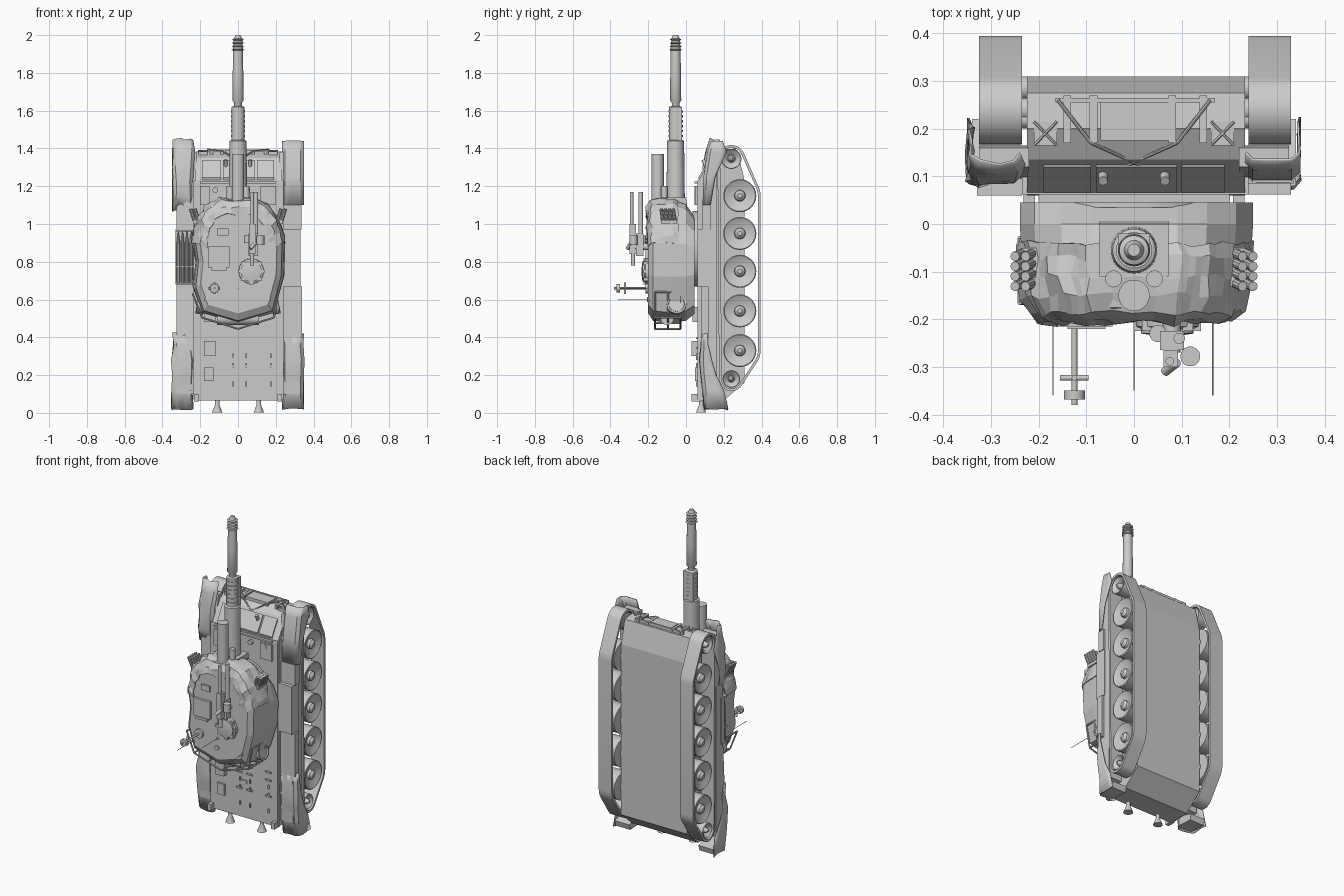
import bpy, bmesh, math
from mathutils import Vector, noise
from mathutils.geometry import convex_hull_2d

def loft(name, rings, closed=True, caps=True, smooth=False, thick=0):
    n = len(rings[0])
    verts = [tuple(v) for r in rings for v in r]
    faces = []
    for k in range(len(rings) - 1):
        for i in range(n if closed else n - 1):
            j = (i + 1) % n
            faces.append((k*n + i, k*n + j, k*n + n + j, k*n + n + i))
    if closed and caps:
        faces += [tuple(range(n)), tuple(range(len(verts) - n, len(verts)))]
    me = bpy.data.meshes.new(name)
    me.from_pydata(verts, [], faces)
    bm = bmesh.new()
    bm.from_mesh(me)
    bmesh.ops.recalc_face_normals(bm, faces=bm.faces)
    bm.to_mesh(me)
    bm.free()
    if smooth:
        me.shade_smooth()
        me.set_sharp_from_angle(angle=math.radians(35))
    ob = bpy.data.objects.new(name, me)
    bpy.context.collection.objects.link(ob)
    if thick:
        m = ob.modifiers.new("thickness", 'SOLIDIFY')
        m.thickness, m.offset = thick, 0

def box(name, x0, x1, y0, y1, z0, z1):
    prism(name, [(y0, z0), (y1, z0), (y1, z1), (y0, z1)], x0, x1)

def prism(name, profile, x0, x1):
    loft(name, [[(x, y, z) for y, z in profile] for x in (x0, x1)])

def lathe(name, center, axis, profile, n=24):
    q = Vector((0, 0, 1)).rotation_difference(Vector(axis))
    loft(name, [[Vector(center) + q @ Vector((r*math.cos(math.tau*i/n), r*math.sin(math.tau*i/n), h))
                 for i in range(n)] for r, h in profile], smooth=True)

def rod(name, a, b, r, n=12):
    d = Vector(b) - Vector(a)
    lathe(name, a, d.normalized(), [(r, 0), (r, d.length)], n)

def crumple(p, amount):
    return Vector(p) + noise.noise_vector(Vector(p) * 22) * amount

def subdivide(points, k):
    return [Vector(a).lerp(Vector(b), i / k) for a, b in zip(points, points[1:])
            for i in range(k)] + [Vector(points[-1])]

# Hull
prism("hull", [(.06, .065), (.06, 1.22), (.135, 1.35), (.2, 1.385), (.275, 1.375),
               (.31, 1.23), (.31, .16), (.2, .065)], -.225, .233)
box("hull_lip", -.235, .24, .062, .1, .07, 1.23)

# Running gear
wheels = [(.285, z, .095) for z in (1.15, .95, .75, .54, .33)] + [(.24, 1.345, .058), (.24, .18, .05)]

def track_outline(x, grow):
    pts = [Vector((y + (r + grow)*math.cos(a*math.pi/16), z + (r + grow)*math.sin(a*math.pi/16)))
           for y, z, r in wheels for a in range(32)]
    return [(x, pts[i].x, pts[i].y) for i in convex_hull_2d(pts)]

for s in (1, -1):
    xo, xi = .0025 + s*.3275, .0025 + s*.2375
    loop = [track_outline(x, g) for x, g in ((xi, .015), (xo, .015), (xo, .001), (xi, .001), (xi, .015))]
    loft("track_band", loop, caps=False, smooth=True)
    for y, z, r in wheels:
        k = r / .095
        lathe("road_wheel", (xi, y, z), (s, 0, 0),
              [(r*.9, 0), (r*.92, .08), (r*.87, .083), (.036*k, .06), (.03*k, .06),
               (.027*k, .075), (.012*k, .088)], 28)
        rod("axle", (s*.2, y, z), (xi, y, z), .025)
    # Fender shelf above the track, with a rear flap
    prism("fender", [(.085, .1), (.075, .3), (.095, .66), (.095, 1.2), (.12, 1.38),
                     (.16, 1.38), (.165, 1.2), (.165, .12)], s*.22, s*.325)
    prism("mud_flap", [(.1, .03), (.21, .025), (.22, .06), (.12, .09)], s*.24, s*.34)

# Bent sheet covers over the fender ends: stations are z, top y, side depth
def cover(name, s, stations, amount):
    rings = []
    for z, y, depth in stations:
        section = [(s*.235, y + .015, z), (s*.25, y, z), (s*.33, y, z), (s*.347, y + .015, z),
                   (s*.345, y + depth, z)]
        rings.append([crumple(p, amount) for p in subdivide(section, 3)])
    loft(name, rings, closed=False, smooth=True, thick=.005)

front = [(1.07, .1, .06), (1.15, .085, .08), (1.22, .085, .1), (1.3, .095, .1), (1.38, .11, .09), (1.45, .13, .05)]
rear = [(.42, .085, .03), (.36, .08, .04), (.28, .075, .06), (.2, .08, .08), (.12, .09, .11), (.02, .1, .125)]
cover("left_front_cover", -1, front, .014)
cover("right_front_cover", 1, [(1.1, .09, .04), (1.25, .095, .06), (1.38, .115, .1), (1.44, .135, .06)], 0)
cover("left_rear_cover", -1, rear, .014)
cover("right_rear_cover", 1, rear, .006)

# Stowage, deck panels and roof boxes
for name, *b in (("right_shelf", .235, .34, .08, .12, .4, .67), ("right_stowage", .235, .33, .062, .13, .67, .97),
                 ("right_front_shelf", .235, .335, .085, .13, .97, 1.1), ("splash_board", -.2, .2, .045, .065, 1.215, 1.225),
                 ("rack_floor", -.33, -.235, .09, .12, .68, .97), ("nose_rail", -.165, .17, .255, .265, 1.375, 1.395),
                 ("nose_crate", -.07, .08, .175, .255, 1.37, 1.39), ("roof_hatch", -.16, -.045, -.215, -.19, .77, .88),
                 ("sight_housing", -.11, -.05, -.212, -.19, .94, .975), ("hatch_hinge", -.14, -.06, -.22, -.2, .755, .77),
                 ("gun_cradle", .055, .105, -.265, -.225, .83, .95), ("gun_receiver", .062, .092, -.3, -.265, .84, 1.0),
                 ("sleeve_strip", -.034, .034, -.045, -.02, 1.44, 1.62)):
    box(name, *b)
for x0, x1, z0, z1, h in ((-.18, -.12, .3, .38, .03), (-.18, -.12, .48, .56, .025), (-.18, -.13, .17, .24, .012),
                          (-.2, -.15, 1.1, 1.2, .015), (.12, .2, 1.1, 1.2, .012), (-.02, .02, .28, .3, .006)):
    box("deck_panel", x0, x1, .06 - h, .065, z0, z1)
for x in (-.05, .02, .15):
    for z in (.24, .34, .39):
        box("deck_vent", x, x + .04, .053, .065, z, z + .01)
        box("deck_catch", x + .02, x + .028, .052, .065, z - .1, z - .075)
for x in (-.12, .05, .15):
    rod("deck_cap", (x, .065, 1.18), (x, .045, 1.18), .015)
for x0, x1 in ((-.19, -.09), (-.08, .09), (.1, .19)):
    prism("glacis_panel", [(.07, 1.225), (.065, 1.245), (.12, 1.34), (.125, 1.33)], x0, x1)
# Shell rack on the left fender
for z in (.68, .77, .96):
    box("rack_rail", -.33, -.235, .06, .09, z, z + .008)
for i in range(4):
    lathe("rack_shell", (-.316 + i*.023, .077, .69), (0, 0, 1),
          [(.01, 0), (.01, .2), (.006, .24), (.001, .275)], 10)

# Nose frame, lamps, tow cables and rear fittings
for x in (-.14, -.085, .08, .145):
    box("nose_bar", x - .008, x + .008, .17, .27, 1.365, 1.393)
for s in (1, -1):
    x = s*.186
    box("lamp", x - .024, x + .024, .165, .215, 1.33, 1.385)
    for d in (1, -1):
        rod("lamp_guard", (x - .024, .19 - d*.025, 1.388), (x + .024, .19 + d*.025, 1.388), .003, 6)
    rod("tow_cable", (s*.16, .26, 1.395), (s*.09, .17, 1.39), .004, 8)
    rod("tow_cable", (s*.09, .17, 1.39), (-s*.065, .1, 1.3), .004, 8)
    rod("tow_hook", (s*.065, .11, 1.3), (s*.065, .09, 1.34), .01)
    rod("side_bracket", (s*.22, .22, 1.345), (s*.24, .22, 1.345), .02)
    lathe("rear_cone", (s*.11, .08, .001), (0, 0, 1), [(.028, 0), (.012, .04), (.012, .075)], 14)
    box("rear_bracket", s*.22 - .012, s*.22 + .012, .03, .08, .06, .1)

# Turret: levels are y, width scale, front and rear length scales
rod("turret_ring", (0, .075, .87), (0, .035, .87), .2, 40)
plan = [(-.09, 1.13), (.09, 1.13), (.15, 1.1), (.21, 1.02), (.245, .9), (.24, .72), (.19, .53),
        (0, .475), (-.19, .53), (-.235, .66), (-.22, .8), (-.235, .9), (-.205, 1.03), (-.15, 1.1)]

def level(y, a, f, r, pts):
    return [(x*a, y, .8 + (z - .8)*(f if z > .8 else r)) for x, z in pts]

loft("turret", [level(*v, plan) for v in ((.045, 1.02, .72, .85), (0, 1.02, .92, .96), (-.08, 1, 1, 1),
                                          (-.175, .95, .98, .96), (-.2, .84, .88, .84))])
# Crumpled cloth over the turret front
drape = [[crumple(p, .016) for p in subdivide(level(*v, plan[11:] + plan[:5]), 4)]
         for v in ((-.04, 1.04, .98, 1), (-.07, 1.05, 1, 1), (-.11, 1.04, 1.01, 1), (-.15, 1, 1.01, 1),
                   (-.185, .95, .97, 1), (-.202, .85, .88, 1), (-.205, .72, .76, 1))]
loft("turret_cloth", drape, closed=False, thick=.005)

# Main gun
lathe("main_gun", (0, -.055, 1.08), (0, 0, 1),
      [(.05, 0), (.048, .1), (.045, .36), (.034, .365), (.034, .54), (.02, .545), (.02, .56),
       (.03, .575), (.028, .72), (.026, .85), (.022, .9), (.013, .92)], 24)
for i in range(6):
    rod("sleeve_band", (0, -.055, 1.46 + i*.026), (0, -.055, 1.472 + i*.026), .038, 20)
for i in range(4):
    lathe("muzzle_ring", (0, -.055, 1.915 + i*.018), (0, 0, 1), [(.02, 0), (.034 - i*.001, .008), (.02, .014)], 20)
prism("mantlet", [(-.11, 1.1), (-.11, 1.14), (0, 1.14), (.02, 1.0)], -.072, .072)
rod("searchlight_tube", (0, -.15, 1.12), (0, -.15, 1.37), .033, 20)
for s in (1, -1):
    rod("side_tube", (s*.043, -.115, 1.1), (s*.043, -.115, 1.2), .018)
    # Smoke dischargers
    box("discharger_mount", s*.215 - .02, s*.215 + .02, -.13, -.05, 1.0, 1.04)
    for i in range(2):
        for j in range(4):
            a = Vector((s*(.21 + i*.022), -.06 - j*.021, 1.02))
            rod("smoke_discharger", a, a + Vector((s*.018, -.008, .06)), .01, 10)

# Cupola
lathe("cupola", (.07, -.19, .75), (0, -1, 0), [(.068, 0), (.066, .025), (.055, .03), (.055, .04), (.02, .045)], 28)
for i in range(8):
    x, z = .07 + .06*math.cos(i*math.pi/4), .75 + .06*math.sin(i*math.pi/4)
    box("cupola_block", x - .011, x + .011, -.225, -.2, z - .009, z + .009)

# Roof machine gun and sensor mast
for name, a, b, r in (("gun_post", (.08, -.19, .88), (.08, -.27, .88), .018), ("gun_grip", (.075, -.28, .78), (.075, -.28, .86), .011),
                      ("gun_barrel", (.075, -.288, .98), (.075, -.288, 1.17), .009), ("second_barrel", (.095, -.24, .94), (.095, -.24, 1.17), .012),
                      ("ammo_drum", (.118, -.278, .89), (.118, -.278, .94), .021), ("gun_lamp", (.05, -.23, .9), (.05, -.23, .94), .018),
                      ("gun_bracket", (.065, -.31, .87), (.09, -.29, .9), .01), ("roof_cap", (-.005, -.18, .6), (-.005, -.207, .6), .014),
                      ("mast_base", (-.125, -.17, .66), (-.125, -.215, .66), .028), ("sensor_mast", (-.125, -.2, .66), (-.125, -.38, .66), .006),
                      ("mast_cap", (-.125, -.35, .66), (-.125, -.368, .66), .022), ("mast_arm", (-.155, -.323, .66), (-.095, -.323, .66), .006),
                      ("mast_cross_arm", (-.125, -.323, .63), (-.125, -.323, .69), .006)):
    rod(name, a, b, r, 14)
for x, y, z in ((-.17, -.36, .6), (.165, -.36, .6), (0, -.35, .66)):
    rod("aerial", (x, -.17, z), (x, y, z), .0015, 6)
    rod("aerial_base", (x, -.16, z), (x, -.205, z), .008)

# Rear bustle rack and side drums
rail = [(.215, .64), (.19, .505), (.095, .475), (0, .445), (-.095, .475), (-.19, .505), (-.24, .63)]
for y in (-.165, -.095, -.03):
    for (x0, z0), (x1, z1) in zip(rail, rail[1:]):
        rod("rack_rail", (x0, y, z0), (x1, y, z1), .005, 8)
for x, z in rail:
    rod("rack_upright", (x, -.165, z), (x, -.03, z), .005, 8)
rod("bedroll", (-.11, -.1, .5), (.11, -.1, .5), .035, 16)
for s in (1, -1):
    lathe("side_drum", (s*.175, -.05, .57), (s, 0, .2), [(.052, 0), (.052, .04), (.042, .042), (.04, .035)], 24)
